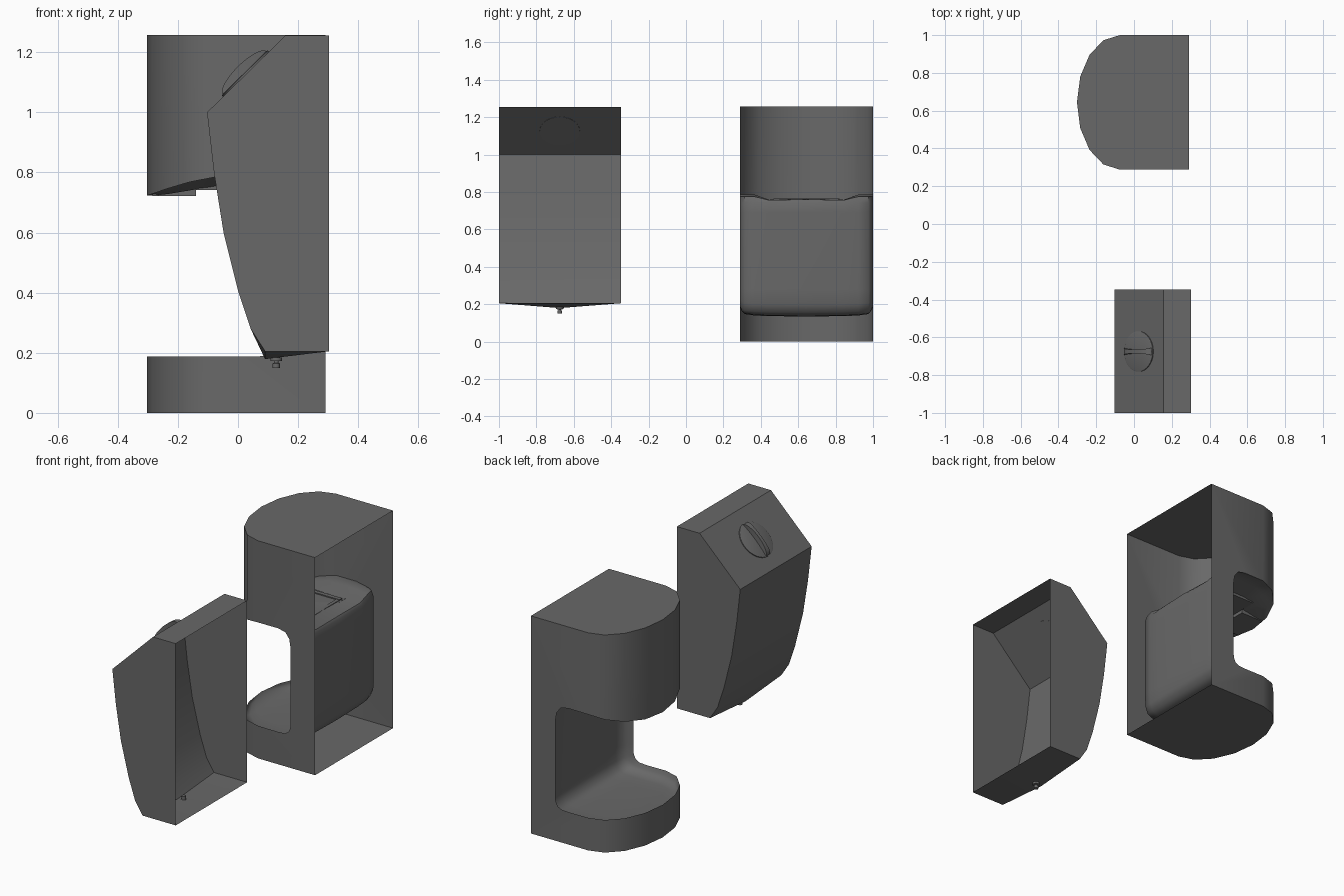
import bpy, bmesh, math
from mathutils import Matrix, Vector

if "Cube" in bpy.data.objects:
    bpy.data.objects.remove(bpy.data.objects["Cube"])

dark = bpy.data.materials.new("dark_grey")
dark.diffuse_color = (0.14, 0.14, 0.14, 1)
dark.use_nodes = True
dark.node_tree.nodes["Principled BSDF"].inputs["Base Color"].default_value = dark.diffuse_color


def finish(bm, name, angle=40):
    bmesh.ops.remove_doubles(bm, verts=bm.verts, dist=0.0004)
    bmesh.ops.recalc_face_normals(bm, faces=bm.faces)
    me = bpy.data.meshes.new(name)
    bm.to_mesh(me)
    bm.free()
    me.materials.append(dark)
    ob = bpy.data.objects.new(name, me)
    bpy.context.collection.objects.link(ob)
    bpy.ops.object.select_all(action='DESELECT')
    ob.select_set(True)
    bpy.context.view_layer.objects.active = ob
    bpy.ops.object.shade_smooth_by_angle(angle=math.radians(angle))
    return ob


def face(bm, pts):
    """Add a face from points, dropping repeated ones."""
    out = []
    for p in pts:
        if all((Vector(p) - Vector(q)).length > 0.0004 for q in out):
            out.append(p)
    if len(out) > 2:
        bm.faces.new([bm.verts.new(p) for p in out])


def skin(bm, rows):
    for a, b in zip(rows, rows[1:]):
        for i in range(len(a) - 1):
            face(bm, [a[i], a[i + 1], b[i + 1], b[i]])


def box(name, x0, x1, y0, y1, z0, z1):
    bm = bmesh.new()
    bmesh.ops.create_cube(bm, size=1)
    for v in bm.verts:
        v.co = ((x0 + x1) / 2 + v.co.x * (x1 - x0),
                (y0 + y1) / 2 + v.co.y * (y1 - y0),
                (z0 + z1) / 2 + v.co.z * (z1 - z0))
    return finish(bm, name)


def lathe(name, profile, matrix, n=24):
    bm = bmesh.new()
    ring = [2 * math.pi * i / n for i in range(n + 1)]
    skin(bm, [[matrix @ Vector((r * math.cos(a), r * math.sin(a), z)) for a in ring]
              for r, z in profile])
    return finish(bm, name)


# ---- Wedge dispenser: thin shell, open at the back (+x) ----
Y0, YM, Y1 = -1.0, -0.675, -0.348
side = [(0.302, 1.255), (0.157, 1.255), (-0.103, 1.0), (-0.080, 0.80), (-0.048, 0.60),
        (0.002, 0.40), (0.042, 0.28), (0.090, 0.205), (0.302, 0.205)]
bm = bmesh.new()
rows = []
for i, (x, z) in enumerate(side):
    drop = 0.026 if i == 7 else 0
    rows.append([(x, Y0, z), (x, YM, z - drop), (x, Y1, z)])
skin(bm, rows)
for y in (Y0, Y1):
    face(bm, [(x, y, z) for x, z in side])
finish(bm, "wedge_shell", 20)

# Outlet nozzle under the wedge
lathe("outlet_nozzle", [(0, 0.15), (0.012, 0.15), (0.012, 0.165), (0.008, 0.166),
                        (0.008, 0.172), (0.019, 0.173), (0.019, 0.184),
                        (0.012, 0.185), (0.012, 0.206), (0, 0.206)],
      Matrix.Translation((0.127, YM, 0)), 16)

# Round knob on the sloping top with a curved grip
knob = Matrix.Translation((0.027, YM, 1.1265)) @ Matrix.Rotation(math.radians(-44.5), 4, 'Y')
lathe("knob_disc", [(0, -0.001), (0.107, -0.001), (0.107, 0.006), (0.102, 0.008), (0, 0.008)],
      knob, 32)
bm = bmesh.new()
rows = []
for i in range(17):
    t = -math.cos(math.pi * i / 16)
    h = 0.007 + 0.031 * math.sqrt(max(0, 1 - t * t))
    w = 0.010 + 0.008 * t * t
    rows.append([knob @ Vector((0.102 * t, y, z)) for y, z in
                 ((-w, 0.005), (-w, h), (w, h), (w, 0.005))])
skin(bm, rows)
face(bm, rows[0])
face(bm, rows[-1])
finish(bm, "knob_grip")

# ---- Rounded dispenser: D-shaped shell with an open niche, open at the back ----
YC, HW, TOP, BACK = 0.644, 0.356, 1.257, 0.291
arc = [(-0.075 - 0.227 * math.cos(a), HW * math.sin(a))
       for a in (math.pi * k / 8 for k in range(5))]

# Niche section: x, edge z, half width, and the x / z shift in the middle
floor_dip = (0, -0.025, -0.044, -0.05, -0.052)
roof_z = (0.723, 0.729, 0.746, 0.768, 0.785)
roof_dip = (0, -0.005, -0.018, -0.028, -0.03)
niche = [(x, 0.188, w, 0, d) for (x, w), d in zip(arc, floor_dip)]
niche += [(0.05, 0.187, HW, 0.03, -0.053), (0.098, 0.190, HW, 0.05, -0.052),
          (0.120, 0.203, HW, 0.062, -0.048), (0.132, 0.228, HW, 0.066, -0.03),
          (0.135, 0.28, HW, 0.066, 0), (0.135, 0.69, HW, 0.066, 0),
          (0.126, 0.742, HW, 0.076, 0.004), (0.101, 0.775, HW, 0.092, -0.019),
          (0.055, 0.786, HW, 0.05, -0.028)]
niche += [(x, z, w, 0, d) for (x, w), z, d in list(zip(arc, roof_z, roof_dip))[::-1]]

# Column position across the width, floor weight, roof weight
half = [(1, 0, 0), (0.975, 0.4, 0), (0.93, 0.75, 0), (0.78, 0.9, 0), (0.56, 0.96, 1)]
cols = [(-f, a, b) for f, a, b in half] + [(0, 1, 0.8)] + half[::-1]

bm = bmesh.new()
rows = []
for i, (x, z, w, dx, dz) in enumerate(niche):
    row = []
    for f, fl, rf in cols:
        k = rf if i > 10 else fl
        row.append((x + dx * fl, YC + f * w, z + dz * k))
    rows.append(row)
skin(bm, rows)

for s in (-1, 1):
    # curved front, below and above the niche
    for zs, edge in ((0.188,) * 5, 0.0), (roof_z, TOP):
        skin(bm, [[(x, YC + s * w, z), (x, YC + s * w, edge)]
                  for (x, w), z in zip(arc, zs)])
    # flat C-shaped side
    flat = [(x, z) for x, z, w, _, _ in niche if w > HW - 1e-6]
    flat = [(-0.075, 0)] + flat + [(-0.075, TOP), (BACK, TOP), (BACK, 0)]
    face(bm, [(x, YC + s * HW, z) for x, z in flat])
# top and base plates
plan = [(BACK, -HW)] + [(x, -w) for x, w in arc[::-1]] + [(x, w) for x, w in arc[1:]] + [(BACK, HW)]
for z in (0, TOP):
    face(bm, [(x, YC + y, z) for x, y in plan])
finish(bm, "niche_dispenser_shell", 46)

# Panels set in the niche roof
box("roof_panel", -0.14, 0.10, YC - 0.195, YC + 0.195, 0.741, 0.760)
box("sensor_block", -0.284, -0.14, YC - 0.10, YC + 0.10, 0.722, 0.745)
for s in (-1, 1):
    box("panel_rail", -0.12, 0.09, YC + s * 0.165 - 0.012, YC + s * 0.165 + 0.012, 0.757, 0.766)
for x in (-0.12, 0.07):
    box("panel_crossbar", x, x + 0.02, YC - 0.165, YC + 0.165, 0.757, 0.764)
